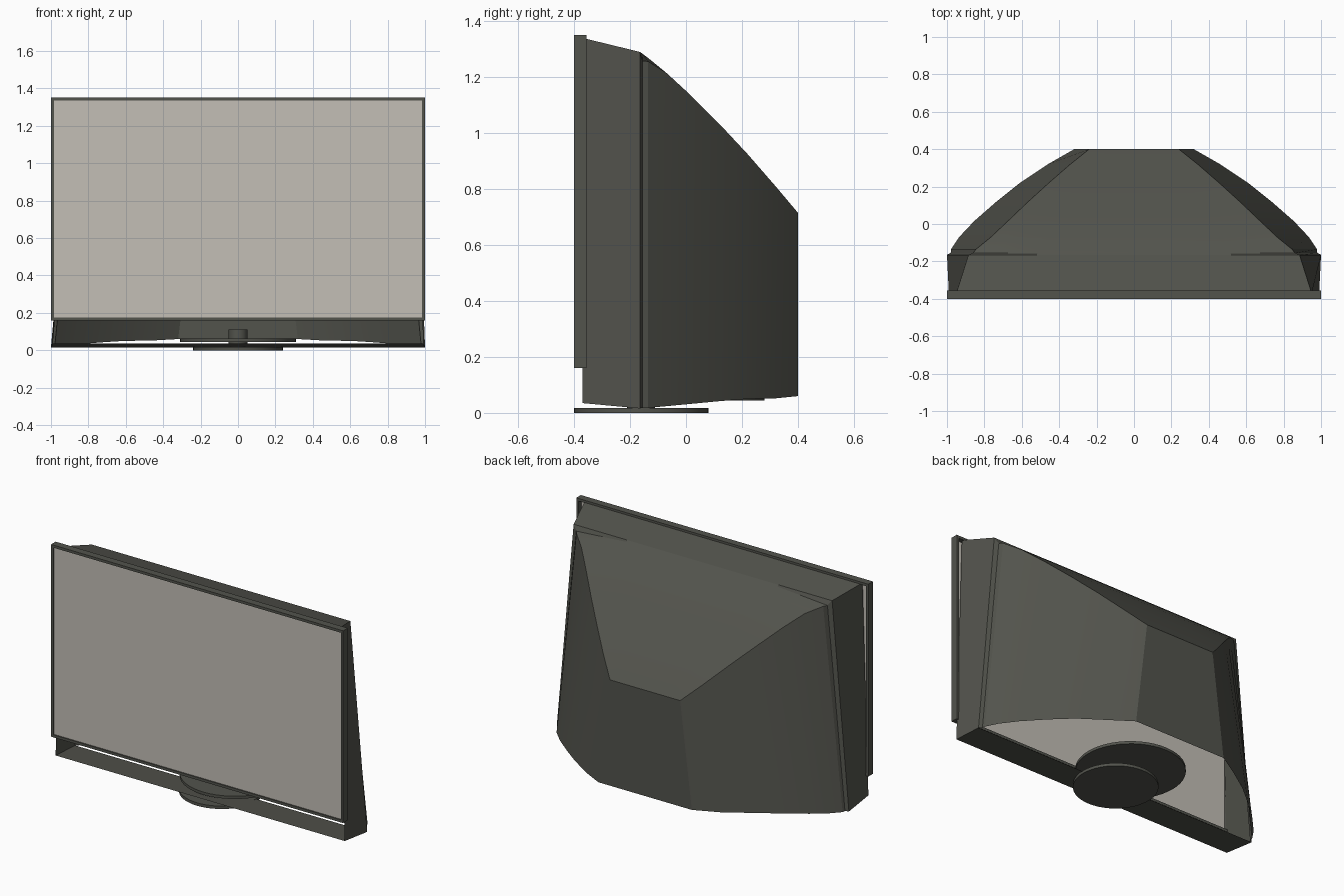
import bpy, bmesh, math

if "Cube" in bpy.data.objects:
    bpy.data.objects.remove(bpy.data.objects["Cube"])


def material(name, rgb):
    m = bpy.data.materials.new(name)
    m.diffuse_color = (*rgb, 1)
    m.use_nodes = True
    m.node_tree.nodes["Principled BSDF"].inputs["Base Color"].default_value = m.diffuse_color
    return m


DARK = material("dark_grey_plastic", (0.085, 0.087, 0.073))
LIGHT = material("warm_grey_screen", (0.55, 0.52, 0.47))


def finish(bm, name, mat, smooth=None):
    mesh = bpy.data.meshes.new(name)
    bm.to_mesh(mesh)
    bm.free()
    ob = bpy.data.objects.new(name, mesh)
    bpy.context.collection.objects.link(ob)
    mesh.materials.append(mat)
    if smooth:
        bpy.ops.object.select_all(action='DESELECT')
        ob.select_set(True)
        bpy.context.view_layer.objects.active = ob
        bpy.ops.object.shade_smooth_by_angle(angle=math.radians(smooth))
    return ob


def box(name, lo, hi, mat):
    bm = bmesh.new()
    bmesh.ops.create_cube(bm, size=1)
    for v in bm.verts:
        v.co = [(a + b) / 2 + c * (b - a) for a, b, c in zip(lo, hi, v.co)]
    return finish(bm, name, mat)


def disc(name, r, y, z0, z1, mat):
    bm = bmesh.new()
    bmesh.ops.create_cone(bm, cap_ends=True, segments=48, radius1=r, radius2=r, depth=z1 - z0)
    bmesh.ops.translate(bm, verts=bm.verts, vec=(0, y, (z0 + z1) / 2))
    return finish(bm, name, mat, 30)


# Housing: trapezoid sections lofted front to back
# (y, bottom half width, bottom z, top half width, top z, corner drop)
stations = [
    (-0.37, 0.99, 0.035, 0.95, 1.34, 0),
    (-0.165, 1.0, 0.016, 0.885, 1.29, 0),
    (-0.155, 0.98, 0.018, 0.86, 1.283, 0.025),
    (-0.135, 0.978, 0.018, 0.845, 1.268, 0.012),
    (-0.07, 0.935, 0.024, 0.765, 1.215, 0),
    (0.015, 0.855, 0.032, 0.675, 1.137, 0),
    (0.12, 0.735, 0.042, 0.565, 1.032, 0),
    (0.22, 0.61, 0.05, 0.455, 0.925, 0),
    (0.32, 0.46, 0.052, 0.34, 0.81, 0),
    (0.40, 0.32, 0.06, 0.24, 0.715, 0),
]
bm = bmesh.new()
rings = []
for y, xb, zb, xt, zt, d in stations:
    xm = min(0.52, 0.6 * xt)
    half = [(xb, zb), (xt, zt - d), (xm, zt)]
    path = [(-x, z) for x, z in half] + half[::-1]
    rings.append([bm.verts.new((x, y, z)) for x, z in path])
for a, b in zip(rings, rings[1:]):
    for i in range(5):
        bm.faces.new((a[i], b[i], b[i + 1], a[i + 1]))
# front part of the floor and the flat back; the rest of the underside is open
bm.faces.new((rings[0][0], rings[0][5], rings[1][5], rings[1][0]))
bm.faces.new(rings[-1])
bmesh.ops.recalc_face_normals(bm, faces=bm.faces)
finish(bm, "housing", DARK, 20)

# Screen frame
Y0, Y1, Z0, Z1, W = -0.40, -0.355, 0.16, 1.35, 0.016
for s, side in ((-1, "left"), (1, "right")):
    xs = sorted((s, s * (1 - W)))
    box("frame_" + side, (xs[0], Y0, Z0), (xs[1], Y1, Z1), DARK)
box("frame_top", (-1 + W, Y0, Z1 - W), (1 - W, Y1, Z1), DARK)
box("frame_bottom", (-1 + W, Y0, Z0), (1 - W, Y1, Z0 + W), DARK)

# Screen panel
box("screen", (-1 + W, -0.393, Z0 + W), (1 - W, -0.385, Z1 - W), LIGHT)

# Stand: foot, neck and swivel plate inside the open underside
disc("stand_foot", 0.24, -0.16, 0.0, 0.018, DARK)
disc("stand_neck", 0.05, -0.16, 0.01, 0.11, DARK)
disc("swivel_plate", 0.31, -0.03, 0.045, 0.062, DARK)
